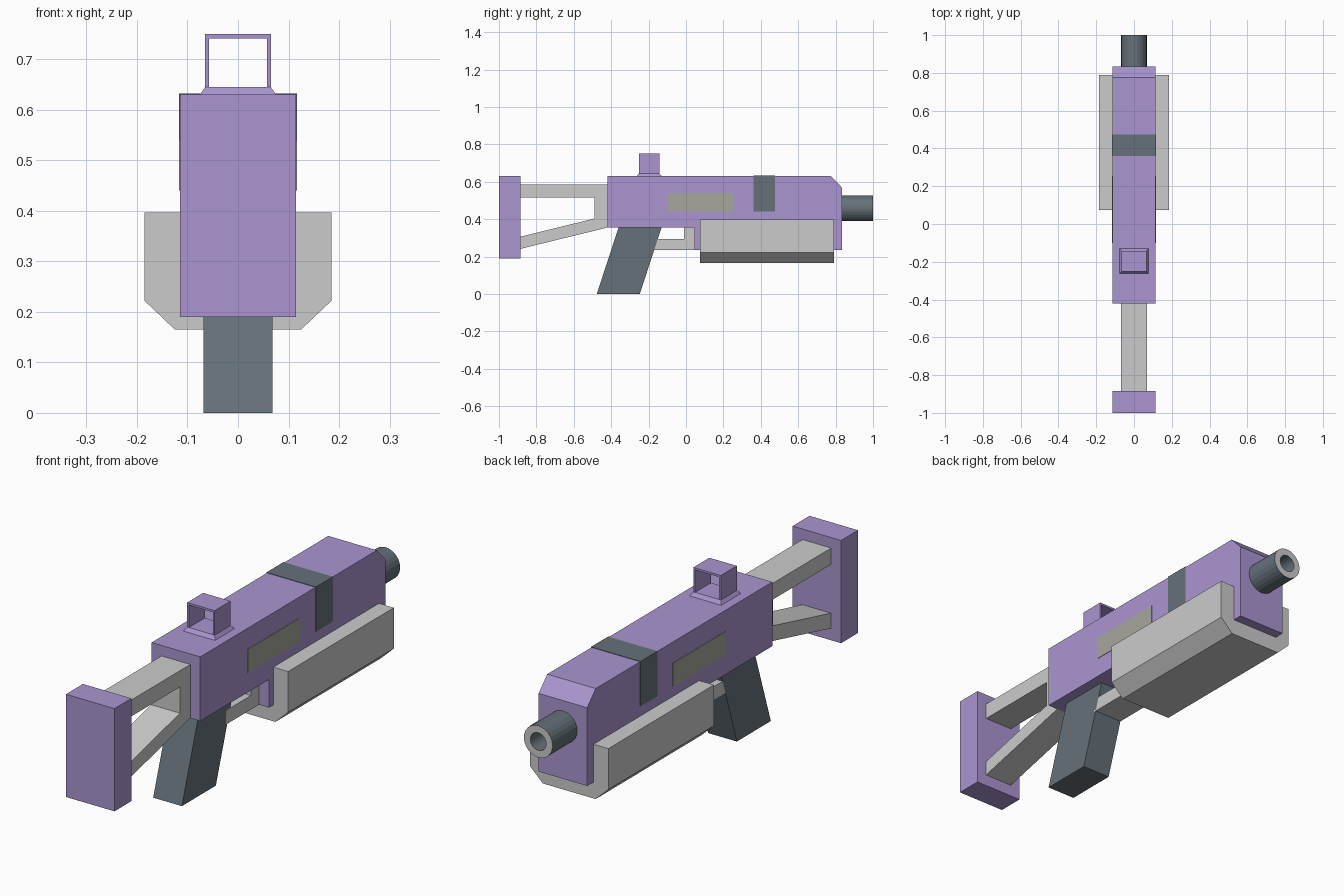
import bpy, bmesh, math
from mathutils import Matrix, Vector

if "Cube" in bpy.data.objects:
    bpy.data.objects.remove(bpy.data.objects["Cube"])


def material(name, rgb):
    m = bpy.data.materials.new(name)
    m.diffuse_color = (*rgb, 1)
    m.use_nodes = True
    m.node_tree.nodes["Principled BSDF"].inputs["Base Color"].default_value = m.diffuse_color
    return m


PURPLE = material("purple", (0.40, 0.30, 0.63))
SLATE = material("slate", (0.13, 0.165, 0.19))
LABEL = material("olive_grey", (0.39, 0.39, 0.34))
GREY = material("grey", (0.6, 0.6, 0.6))


def finish(name, bm, *mats):
    bmesh.ops.recalc_face_normals(bm, faces=bm.faces[:])
    me = bpy.data.meshes.new(name)
    bm.to_mesh(me)
    bm.free()
    for m in mats:
        if m:
            me.materials.append(m)
    ob = bpy.data.objects.new(name, me)
    bpy.context.collection.objects.link(ob)
    return ob


def prism(name, profile, lo, hi, mat=None, axis="x"):
    """Extrude a (y, z) profile along x, or an (x, z) profile along y."""
    bm = bmesh.new()
    place = (lambda a, b: (lo, a, b)) if axis == "x" else (lambda a, b: (a, lo, b))
    face = bm.faces.new([bm.verts.new(place(a, b)) for a, b in profile])
    ext = bmesh.ops.extrude_face_region(bm, geom=[face], use_keep_orig=True)
    step = Vector((hi - lo, 0, 0)) if axis == "x" else Vector((0, hi - lo, 0))
    bmesh.ops.translate(bm, vec=step,
                        verts=[v for v in ext["geom"] if isinstance(v, bmesh.types.BMVert)])
    return finish(name, bm, mat)


def rect(a0, a1, b0, b1):
    return [(a0, b0), (a1, b0), (a1, b1), (a0, b1)]


W, N = 0.115, 0.068  # half widths: wide and narrow parts

# Receiver with dropped front half and chamfered nose
prism("receiver", [(-0.42, 0.355), (0.045, 0.355), (0.045, 0.235), (0.833, 0.235),
                   (0.833, 0.57), (0.775, 0.63), (-0.42, 0.63)], -W, W, PURPLE)

# Shoulder stock
prism("stock_pad", rect(-1.0, -0.885, 0.19, 0.63), -W, W, PURPLE)
prism("stock_frame", [(-0.89, 0.585), (-0.42, 0.585), (-0.42, 0.355), (-0.89, 0.24),
                      (-0.89, 0.305), (-0.49, 0.403), (-0.49, 0.515), (-0.89, 0.515)], -N, N)

# Grip and trigger guard
prism("grip", [(-0.477, 0), (-0.247, 0), (-0.13, 0.357), (-0.36, 0.357)], -N, N, SLATE)
prism("trigger_guard", [(-0.18, 0.235), (0.045, 0.235), (0.045, 0.355), (-0.01, 0.355),
                        (-0.01, 0.295), (-0.18, 0.295)], -N, N)

# Fore-end wrapped around the underside
prism("fore_end", [(-0.185, 0.397), (-0.185, 0.222), (-0.125, 0.165), (0.125, 0.165),
                   (0.185, 0.222), (0.185, 0.397), (W, 0.397), (W, 0.235),
                   (-W, 0.235), (-W, 0.397)], 0.075, 0.79, axis="y")

# Dark band over the receiver and side panels
prism("band", rect(0.36, 0.475, 0.44, 0.632), -W - 0.002, W + 0.002, SLATE)
for side, s in (("left", -1), ("right", 1)):
    prism("side_panel_" + side, rect(-0.10, 0.255, 0.44, 0.54),
          s * (W - 0.01), s * (W + 0.002), LABEL)

# Sight: tapered base and open frame
bm = bmesh.new()
bmesh.ops.create_cube(bm, size=1)
for v in bm.verts:
    top = v.co.z > 0
    hx, hy = (0.065, 0.054) if top else (0.077, 0.068)
    v.co = (math.copysign(hx, v.co.x), -0.197 + math.copysign(hy, v.co.y),
            0.645 if top else 0.628)
finish("sight_base", bm, PURPLE)
prism("sight_frame", [(-0.065, 0.644), (-0.065, 0.75), (0.065, 0.75), (0.065, 0.644),
                      (0.057, 0.644), (0.057, 0.741), (-0.057, 0.741), (-0.057, 0.644)],
      -0.251, -0.143, PURPLE, axis="y")

# Barrel with bored muzzle and grey end ring
bm = bmesh.new()
bmesh.ops.create_cone(bm, cap_ends=True, segments=24, radius1=N, radius2=N, depth=0.2,
                      matrix=Matrix.Translation((0, 0.9, 0.458)) @ Matrix.Rotation(-math.pi / 2, 4, "X"))
muzzle = max(bm.faces, key=lambda f: f.calc_center_median().y)
ring = bmesh.ops.inset_individual(bm, faces=[muzzle], thickness=0.03, use_even_offset=True)
for f in ring["faces"]:
    f.material_index = 1
muzzle.material_index = 0
bmesh.ops.inset_individual(bm, faces=[muzzle], thickness=0, depth=-0.16)
for f in bm.faces:
    if any(v.co.y < 0.99 for v in f.verts):
        f.material_index = 0
finish("barrel", bm, SLATE, GREY)
